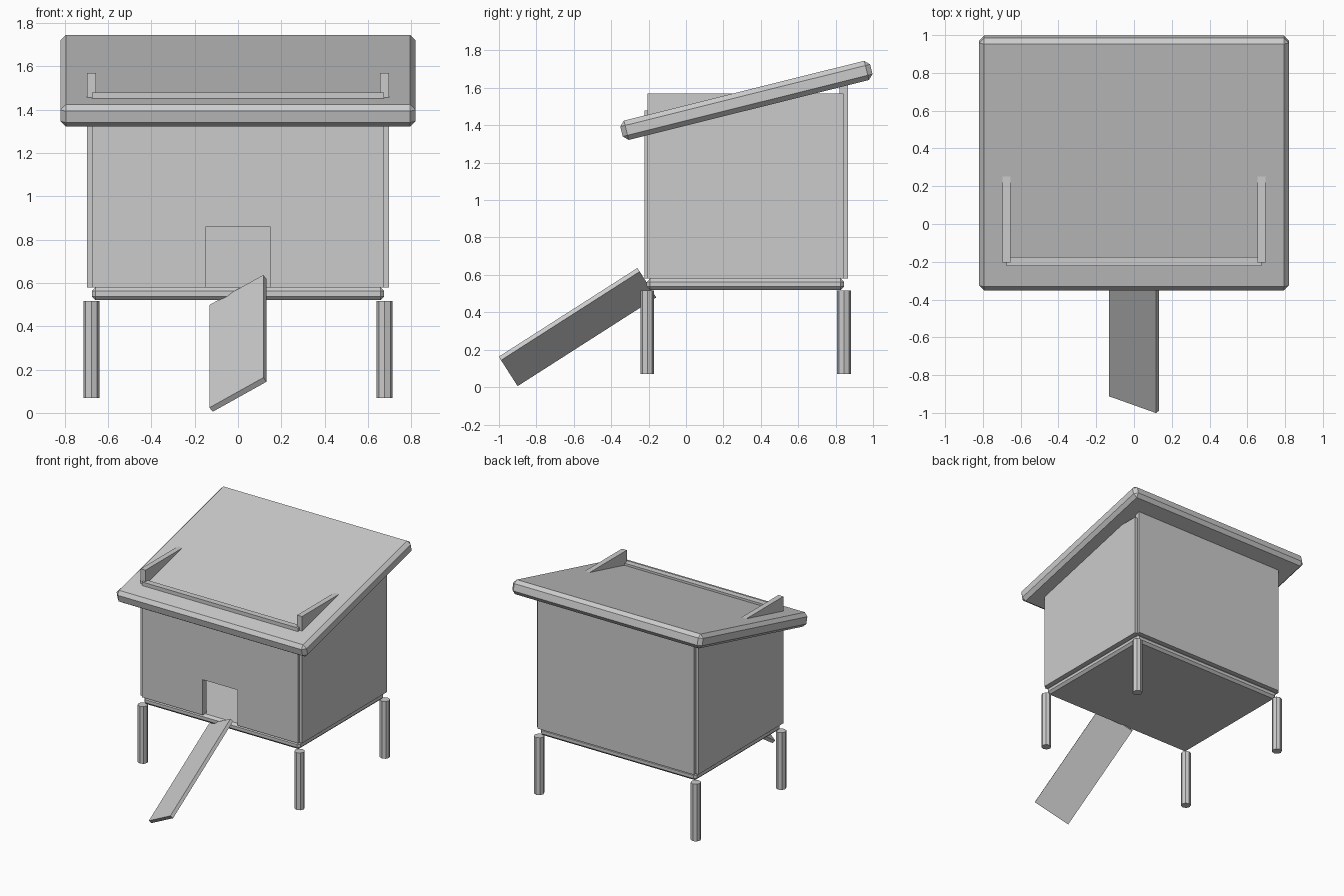
import bpy
from math import radians
from mathutils import Matrix, Vector

if "Cube" in bpy.data.objects:
    bpy.data.objects.remove(bpy.data.objects["Cube"])


def box(name, lo, hi, bevel=0.0):
    """Axis-aligned box between two corners, with an optional chamfer."""
    lo, hi = Vector(lo), Vector(hi)
    bpy.ops.mesh.primitive_cube_add(size=1)
    ob = bpy.context.object
    ob.name = name
    ob.data.transform(Matrix.Diagonal((*(hi - lo), 1)))
    ob.location = (lo + hi) / 2
    if bevel:
        mod = ob.modifiers.new("chamfer", 'BEVEL')
        mod.width = bevel
        mod.segments = 1
    return ob


# Floor
box("floor", (-0.675, -0.21, 0.52), (0.675, 0.845, 0.58), 0.018)

# Front wall with the doorway cut through
front = box("front_wall", (-0.675, -0.222, 0.58), (0.675, -0.175, 1.48))
cutter = box("doorway_cutter", (-0.15, -0.4, 0.5), (0.15, 0.0, 0.857))
cutter.hide_render = True
cutter.hide_set(True)
cut = front.modifiers.new("doorway", 'BOOLEAN')
cut.object = cutter
cut.operation = 'DIFFERENCE'
cut.solver = 'EXACT'

# Back wall and side walls (side tops poke through the roof)
box("back_wall", (-0.675, 0.82, 0.58), (0.675, 0.865, 1.63))
for side, s in (("left", -1), ("right", 1)):
    xs = sorted((s * 0.655, s * 0.697))
    box(side + "_wall", (xs[0], -0.205, 0.58), (xs[1], 0.842, 1.57))

# Sloping roof slab
roof = box("roof", (-0.82, -0.688, -0.053), (0.82, 0.688, 0.053), 0.026)
roof.location = (0, 0.323, 1.533)
roof.rotation_euler = (radians(14), 0, 0)

# Legs
for end, y in (("front", -0.207), ("back", 0.845)):
    for side, x in (("left", -0.677), ("right", 0.677)):
        bpy.ops.mesh.primitive_cylinder_add(
            vertices=8, radius=0.037, depth=0.447, location=(x, y, 0.293))
        bpy.context.object.name = f"{end}_{side}_leg"

# Ramp, leaning up to the doorway and twisted about its length
ramp = box("ramp", (-0.149, -0.44, -0.0135), (0.149, 0.44, 0.0135))
ramp.matrix_world = (Matrix.Translation((0, -0.58, 0.321))
                     @ Matrix.Rotation(radians(32.6), 4, 'X')
                     @ Matrix.Rotation(radians(-33.5), 4, 'Y'))
